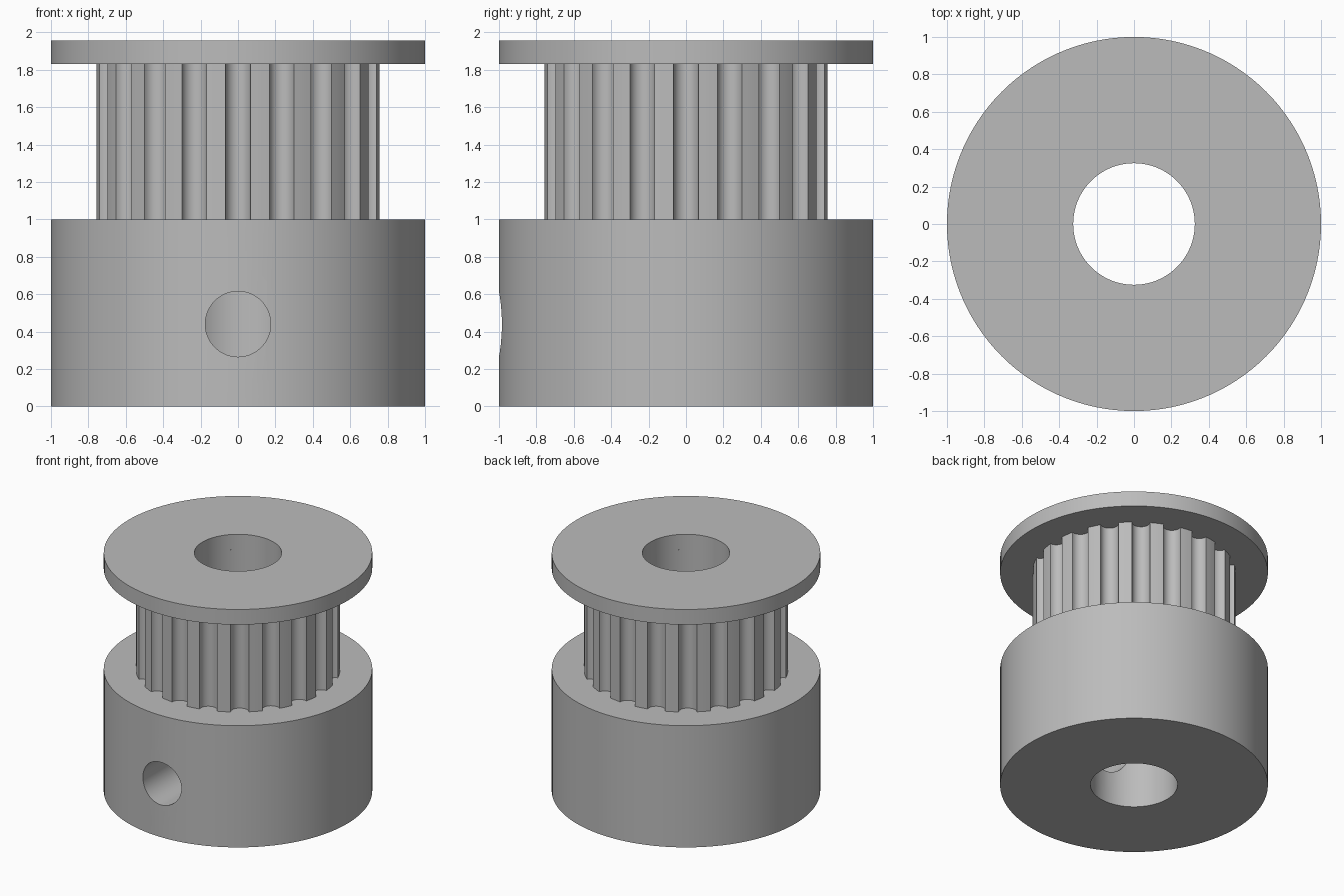
import bpy, bmesh
from math import cos, sin, pi, tau, radians, asin
from mathutils import Vector, Matrix

cube = bpy.data.objects.get("Cube")
if cube:
    bpy.data.objects.remove(cube, do_unlink=True)

BORE, TOOTH_R, GROOVE_R, TEETH = 0.325, 0.76, 0.068, 20
BASE_TOP, FLANGE_BOTTOM, FLANGE_TOP = 1.0, 1.83, 1.955

metal = bpy.data.materials.new("grey metal")
metal.use_nodes = True
GREY = (0.5, 0.5, 0.5, 1)
metal.diffuse_color = GREY
metal.node_tree.nodes["Principled BSDF"].inputs["Base Color"].default_value = GREY


def bored_part(name, outline, z0, z1, caps=True):
    """Extrude an outline between two heights, with a round bore through it."""
    bm = bmesh.new()
    inner = [p.normalized() * BORE for p in outline]
    loops = [[bm.verts.new((p.x, p.y, z)) for p in pts]
             for pts, z in ((outline, z0), (outline, z1), (inner, z1), (inner, z0))]
    n = len(outline)
    for k in range(4):
        if k % 2 and not caps:
            continue
        a, b = loops[k], loops[(k + 1) % 4]
        for i in range(n):
            j = (i + 1) % n
            bm.faces.new((a[i], a[j], b[j], b[i]))
    mesh = bpy.data.meshes.new(name)
    bm.to_mesh(mesh)
    bm.free()
    mesh.materials.append(metal)
    obj = bpy.data.objects.new(name, mesh)
    bpy.context.collection.objects.link(obj)
    return obj


def smooth(obj):
    bpy.ops.object.select_all(action='DESELECT')
    obj.select_set(True)
    bpy.context.view_layer.objects.active = obj
    bpy.ops.object.shade_smooth_by_angle(angle=radians(30))


circle = [Vector((cos(tau * i / 120), sin(tau * i / 120))) for i in range(120)]

# Toothed outline: round grooves with plain lands between them
half = asin(GROOVE_R / TOOTH_R)
toothed = []
for t in range(TEETH):
    turn = Matrix.Rotation(tau * t / TEETH, 2)
    centre = TOOTH_R * cos(half)
    for s in range(13):
        a = pi * s / 12
        toothed.append(turn @ Vector((centre - GROOVE_R * sin(a), -GROOVE_R * cos(a))))
    for s in (1, 2):
        a = half + (tau / TEETH - 2 * half) * s / 3
        toothed.append(turn @ Vector((TOOTH_R * cos(a), TOOTH_R * sin(a))))

hub = bored_part("hub", circle, 0, BASE_TOP)
teeth = bored_part("toothed_drum", toothed, BASE_TOP, FLANGE_BOTTOM, caps=False)
flange = bored_part("top_flange", circle, FLANGE_BOTTOM, FLANGE_TOP)

# Set screw hole from the front into the bore
bpy.ops.mesh.primitive_cylinder_add(vertices=64, radius=0.175, depth=1.2,
                                    location=(0, -0.65, 0.44), rotation=(pi / 2, 0, 0))
cutter = bpy.context.object
cutter.name = "screw_hole_cutter"
cutter.hide_render = True
cutter.data.materials.append(metal)
cut = hub.modifiers.new("screw hole", 'BOOLEAN')
cut.object, cut.operation, cut.solver = cutter, 'DIFFERENCE', 'EXACT'
bpy.ops.object.select_all(action='DESELECT')
hub.select_set(True)
bpy.context.view_layer.objects.active = hub
bpy.ops.object.modifier_apply(modifier=cut.name)
bpy.data.objects.remove(cutter, do_unlink=True)

for part in (hub, teeth, flange):
    smooth(part)
